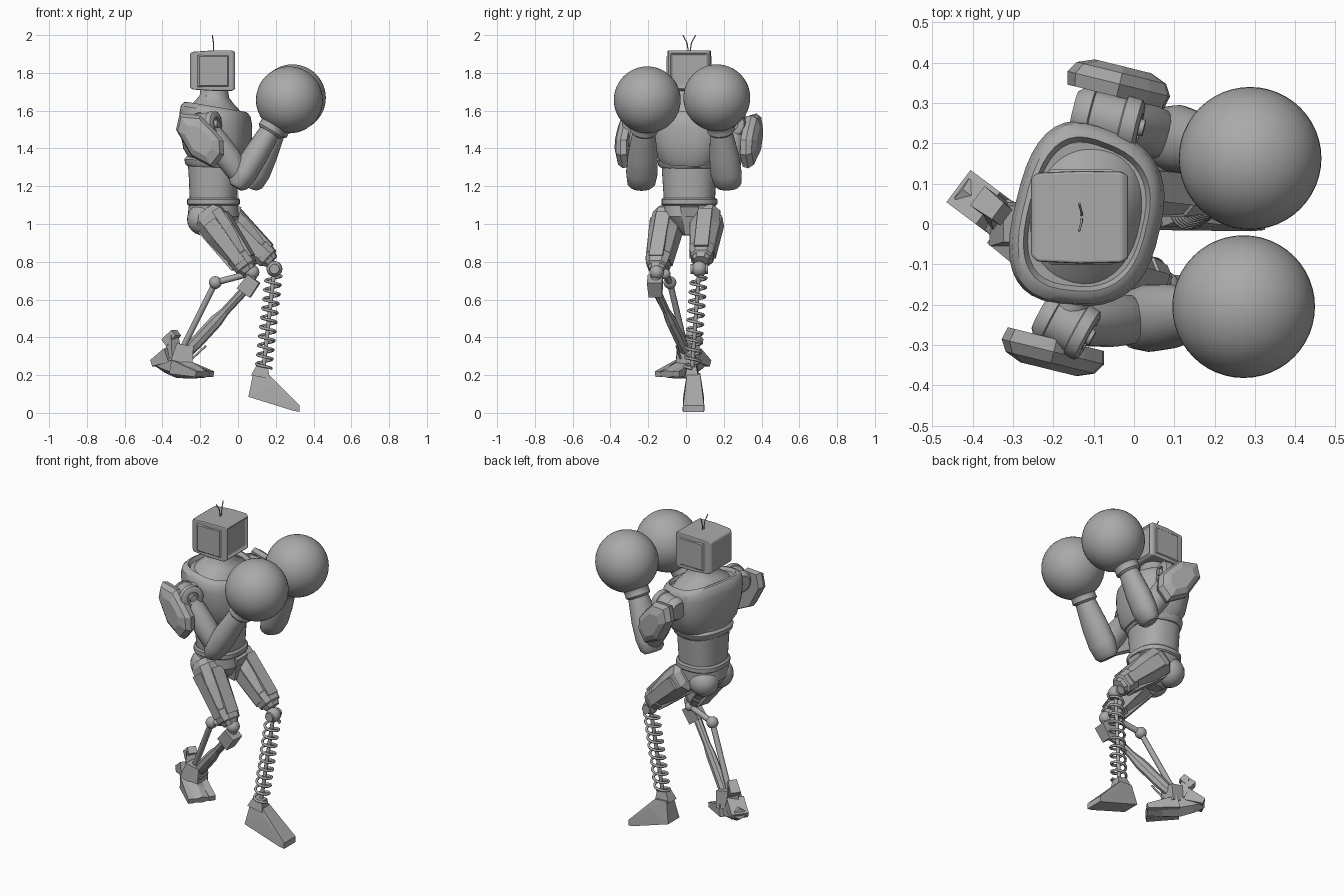
import bpy, bmesh, math
from mathutils import Vector as V

cube = bpy.data.objects.get("Cube")
if cube:
    bpy.data.objects.remove(cube)

grey = bpy.data.materials.new("plain grey")
grey.use_nodes = True
GREY = (0.4, 0.4, 0.4, 1)
grey.diffuse_color = GREY
grey.node_tree.nodes["Principled BSDF"].inputs["Base Color"].default_value = GREY


def select(ob):
    bpy.context.collection.objects.link(ob)
    bpy.ops.object.select_all(action='DESELECT')
    ob.select_set(True)
    bpy.context.view_layer.objects.active = ob


def finish(name, bm, smooth=None):
    bmesh.ops.recalc_face_normals(bm, faces=bm.faces)
    me = bpy.data.meshes.new(name)
    bm.to_mesh(me)
    bm.free()
    me.materials.append(grey)
    ob = bpy.data.objects.new(name, me)
    select(ob)
    if smooth:
        bpy.ops.object.shade_smooth_by_angle(angle=math.radians(smooth))
    return ob


def loft(name, a, b, rings, n=20, power=2, smooth=40, turn=0, shear=0, taper=0):
    """Rings (t, side radius, depth radius) from a to b; n=4 gives a box."""
    a, b = V(a), V(b)
    d = (b - a).normalized()
    u = V((0, 0, 1)).cross(d)
    u = u.normalized() if u.length > 0.01 else V((1, 0, 0))
    v = d.cross(u)
    k, off = (math.sqrt(2), math.pi / 4) if n == 4 else (1, math.pi / n)
    bm, loops = bmesh.new(), []
    for t, rx, ry in rings:
        loop = []
        for i in range(n):
            ang = off + math.tau * i / n
            c, s = math.cos(ang), math.sin(ang)
            x = math.copysign(abs(c) ** (2 / power), c) * k * rx
            y = math.copysign(abs(s) ** (2 / power), s) * k * ry * (1 - taper * x / rx)
            x, y = (x * math.cos(turn) - y * math.sin(turn),
                    x * math.sin(turn) + y * math.cos(turn))
            loop.append(bm.verts.new(a + (b - a) * t + u * x + v * y + V((0, 0, -shear * x))))
        loops.append(loop)
    for p, q in zip(loops, loops[1:]):
        for i in range(n):
            bm.faces.new((p[i], p[(i + 1) % n], q[(i + 1) % n], q[i]))
    bm.faces.new(loops[0])
    bm.faces.new(loops[-1])
    return finish(name, bm, smooth)


def block(name, a, b, w0, h0, w1=None, h1=None):
    return loft(name, a, b, [(0, w0 / 2, h0 / 2), (1, (w1 or w0) / 2, (h1 or h0) / 2)], 4, smooth=None)


def ball(name, c, r, n=24):
    bm = bmesh.new()
    bmesh.ops.create_uvsphere(bm, u_segments=n, v_segments=n // 2, radius=r)
    bmesh.ops.translate(bm, verts=bm.verts, vec=c)
    return finish(name, bm, 60)


def hull(name, pts):
    bm = bmesh.new()
    for p in pts:
        bm.verts.new(p)
    bmesh.ops.convex_hull(bm, input=bm.verts)
    return finish(name, bm)


def tube(name, pts, r, res=2):
    cu = bpy.data.curves.new(name, 'CURVE')
    cu.dimensions, cu.bevel_depth, cu.bevel_resolution, cu.use_fill_caps = '3D', r, res, True
    sp = cu.splines.new('POLY')
    sp.points.add(len(pts) - 1)
    for p, q in zip(sp.points, pts):
        p.co = (*q, 1)
    cu.materials.append(grey)
    select(bpy.data.objects.new(name, cu))
    bpy.ops.object.convert(target='MESH')


# Torso, turned slightly about its own axis
cx, cy = -0.13, 0.018


def body(name, rings, power=2.4, turn=-0.24, x=cx, **kw):
    loft(name, (x, cy, 0), (x, cy, 1), rings, 40, power, 35, turn, **kw)


body("abdomen", [(1.13, .125, .135), (1.25, .13, .143), (1.4, .14, .152)], turn=-.1)
body("chest_hem", [(1.3, .135, .152), (1.31, .145, .162), (1.335, .15, .168), (1.35, .14, .15)], shear=.05)
body("chest", [(1.33, .142, .155), (1.37, .165, .185), (1.46, .18, .212), (1.55, .182, .225),
               (1.595, .174, .22), (1.615, .16, .203), (1.62, .148, .188), (1.6, .138, .176)],
     2.7, x=-.115, shear=.17, taper=.1)
body("collar", [(1.59, .14, .178), (1.62, .125, .15), (1.645, .1, .11), (1.675, .077, .082),
                (1.74, .068, .072)], 2.2, x=-.125, shear=.08)
body("belt", [(1.098, .13, .14), (1.105, .14, .148), (1.13, .14, .148), (1.138, .13, .14)], turn=0)
body("pelvis", [(.94, .05, .035), (.98, .1, .085), (1.04, .137, .137), (1.11, .13, .138)], turn=0)
block("crotch_guard", (-.03, cy, 1.1), (-.06, cy, .95), .1, .1, .05, .08)
for s, side in ((1, "left"), (-1, "right")):
    ball(side + "_buttock", (-.185, cy + s * .07, 1.025), .085)

# Head: boxy monitor with raised side panels and a sunken screen
hy = 0.017
shell = loft("head", (-.255, hy, 1.812), (-.012, hy, 1.812),
             [(0, .095, .09), (.06, .11, .1), (.5, .115, .107), (.93, .113, .107), (1, .1, .094)], 4, smooth=None)
bm = bmesh.new()
bm.from_mesh(shell.data)
screen = max(bm.faces, key=lambda f: f.calc_center_median().x)
bmesh.ops.inset_individual(bm, faces=[screen], thickness=.016)
bmesh.ops.translate(bm, verts=screen.verts, vec=(-.014, 0, 0))
bm.to_mesh(shell.data)
bm.free()
bev = shell.modifiers.new("soft_edges", 'BEVEL')
bev.width, bev.segments, bev.limit_method = .006, 2, 'ANGLE'
for s, side in ((1, "left"), (-1, "right")):
    block(side + "_head_panel", (cx, hy + s * .1, 1.81), (cx, hy + s * .119, 1.81), .19, .19, .15, .155)
    tube(side + "_antenna", [(cx, hy + s * .004, 1.91), (cx, hy + s * .012, 1.96),
                             (cx - .006, hy + s * .034, 2.0)], .003)


# Arms
FWD, LEFT = V((.971, -.239, 0)), V((.239, .971, 0))
# Shoulder plate outline: forward offset and height
PLATE = [(-.1, 1.585), (.013, 1.575), (.09, 1.5), (.137, 1.445), (.142, 1.365),
         (.085, 1.295), (-.033, 1.355), (-.12, 1.5)]


def arm(side, s, j0, j1, elbow, wrist, glove):
    j0, j1, elbow, wrist, glove = map(V, (j0, j1, elbow, wrist, glove))
    loft(side + "_shoulder_joint", j0, j1,
         [(0, .05, .05), (.1, .066, .066), (.25, .07, .07), (.27, .064, .064), (.72, .064, .064),
          (.74, .07, .07), (.95, .068, .068), (1, .055, .055), (1, .036, .036), (.93, .033, .033),
          (.93, .022, .022), (1.06, .02, .02)], 24)
    mid = (j0 + j1) / 2
    loft(side + "_shoulder_link", (cx, cy, mid.z), mid, [(.5, .06, .07), (1, .05, .05)])
    hull(side + "_shoulder_plate",
         [V((cx, cy, 0)) + FWD * (.01 + (f - .01) * k) + LEFT * s * out + V((0, 0, 1.44 + (z - 1.44) * k))
          for k, out in ((.94, .31), (1, .342), (.87, .37), (.55, .387)) for f, z in PLATE])
    loft(side + "_upper_arm", mid, elbow,
         [(0, .045, .05), (.3, .06, .062), (.6, .066, .068), (.9, .06, .06), (1.06, .04, .04)], 16)
    ball(side + "_elbow", elbow, .06)
    loft(side + "_forearm", elbow, wrist,
         [(-.2, .055, .035), (-.13, .074, .055), (.1, .084, .068), (.45, .08, .066), (.85, .064, .058),
          (1, .058, .054)], 24)
    d = (glove - wrist).normalized()
    loft(side + "_glove_cuff", wrist - d * .02, wrist + d * .08,
         [(0, .06, .06), (.12, .072, .072), (.3, .07, .07), (.5, .072, .072), (1, .105, .105)], 28)
    ball(side + "_glove", glove, .177, 48)


arm("right", -1, (-.23, -.215, 1.52), (-.11, -.28, 1.53), (.02, -.235, 1.245),
    (.175, -.222, 1.5), (.272, -.205, 1.657))
arm("left", 1, (-.15, .28, 1.52), (.015, .24, 1.53), (.09, .216, 1.243),
    (.2, .185, 1.5), (.288, .163, 1.668))


# Thighs: faceted shells with raised armour strips
def thigh(side, hip, knee):
    hip, knee = V(hip), V(knee)
    d = (knee - hip).normalized()
    u = V((0, 0, 1)).cross(d).normalized()
    v = d.cross(u)
    loft(side + "_thigh", hip, knee, [(-.1, .055, .06), (0, .078, .09), (.3, .083, .085),
         (.65, .07, .068), (.9, .055, .055), (1, .04, .04)], 8, 2.6, smooth=None)
    for k, (du, dv) in enumerate(((1, 0), (-1, 0), (0, 1), (0, -1))):
        o = u * du * .077 + v * dv * .082
        e = u * du * .057 + v * dv * .058
        w, h = (.022, .075) if du else (.075, .022)
        block(f"{side}_thigh_strip_{k}", hip.lerp(knee, .1) + o, hip.lerp(knee, .84) + e,
              w, h, w, h * .8 if du else h)
    loft(side + "_knee_band", hip, knee, [(.72, .06, .06), (.74, .07, .066), (.92, .06, .06), (.94, .05, .05)],
         8, 3, smooth=None)


thigh("right", (-.15, -.095, 1.04), (.06, -.155, .75))
thigh("left", (-.08, .112, 1.04), (.18, .08, .8))

# Left leg: ball knee, spring and wedge foot
K, A = V((.193, .07, .762)), V((.135, .032, .235))
ball("left_knee", K, .042)
loft("left_knee_pin", K - V((0, .046, 0)), K + V((0, .046, 0)), [(0, .026, .026), (1, .026, .026)], 16)
tube("left_shin_rod", [K, A], .011)
turns, per = 10, 16
tube("spring", [K.lerp(A, .07 + .93 * i / (turns * per))
                + V((math.cos(math.tau * i / per), math.sin(math.tau * i / per), 0)) * .041
                for i in range(turns * per + 1)], .0078, 1)
block("left_ankle", (.13, .03, .25), (.118, .03, .19), .05, .06, .075, .1)
hull("left_foot", [(x, .04 + s * w, z) for s in (-1, 1) for x, w, z in
     ((.08, .035, .21), (.16, .035, .205), (.055, .055, .085), (.185, .045, .15),
      (.3, .05, .05), (.325, .055, .04), (.325, .055, .005), (.29, .058, .012))])
block("left_foot_plate", (.2, .04, .146), (.285, .04, .068), .065, .012, .07, .012)

# Right leg: knee, twin shin rods
ball("right_knee", (.075, -.155, .745), .038)
ball("right_knee_inner", (.05, -.11, .735), .028)
block("right_knee_block", (.085, -.165, .71), (.03, -.16, .635), .08, .075, .07, .085)
loft("right_knee_neck", (.075, -.155, .75), (.06, -.16, .68), [(0, .03, .03), (1, .03, .03)], 12)
tube("right_upper_link", [(.05, -.11, .735), (-.12, -.085, .69)], .017)
ball("right_shin_joint", (-.12, -.085, .69), .034)
tube("right_rear_shin", [(-.12, -.085, .69), (-.3, .0, .33)], .017)
loft("right_front_shin", (.04, -.16, .655), (-.27, .0, .32),
     [(0, .024, .024), (.35, .02, .024), (.5, .026, .036), (.85, .028, .036), (1, .03, .03)], 8, smooth=None)

# Right foot: angular plates from raised heel to toes
H, T = V((-.43, .09, .275)), V((-.175, -.1, .205))
ahead = V((.8, -.6, 0))
across = V((.6, .8, 0))
loft("right_foot", H, T, [(0, .035, .03), (.2, .05, .05), (.45, .06, .06), (.75, .062, .042), (1, .05, .02)],
     6, smooth=None)
block("right_ankle", (-.28, .0, .36), (-.3, .0, .26), .09, .09, .11, .12)
spur = V((-.375, .06, .37))
block("right_heel_spur", spur, spur + ahead * .06 + V((0, 0, .055)), .06, .05, .05, .04)
block("right_heel_strut", spur + ahead * .035 + V((0, 0, .04)), (-.34, .03, .29), .05, .04, .07, .06)
block("right_heel", H + V((0, 0, -.012)), H + ahead * .1 + V((0, 0, .03)), .1, .035, .1, .08)
for k in (-1, 0, 1):
    block(f"right_toe_{k + 2}", H.lerp(T, .45) + across * k * .05, T + across * k * .06,
          .042, .075, .04, .03)
tube("right_foot_spike", [(-.24, -.03, .29), (-.17, -.05, .355)], .006, 1)
